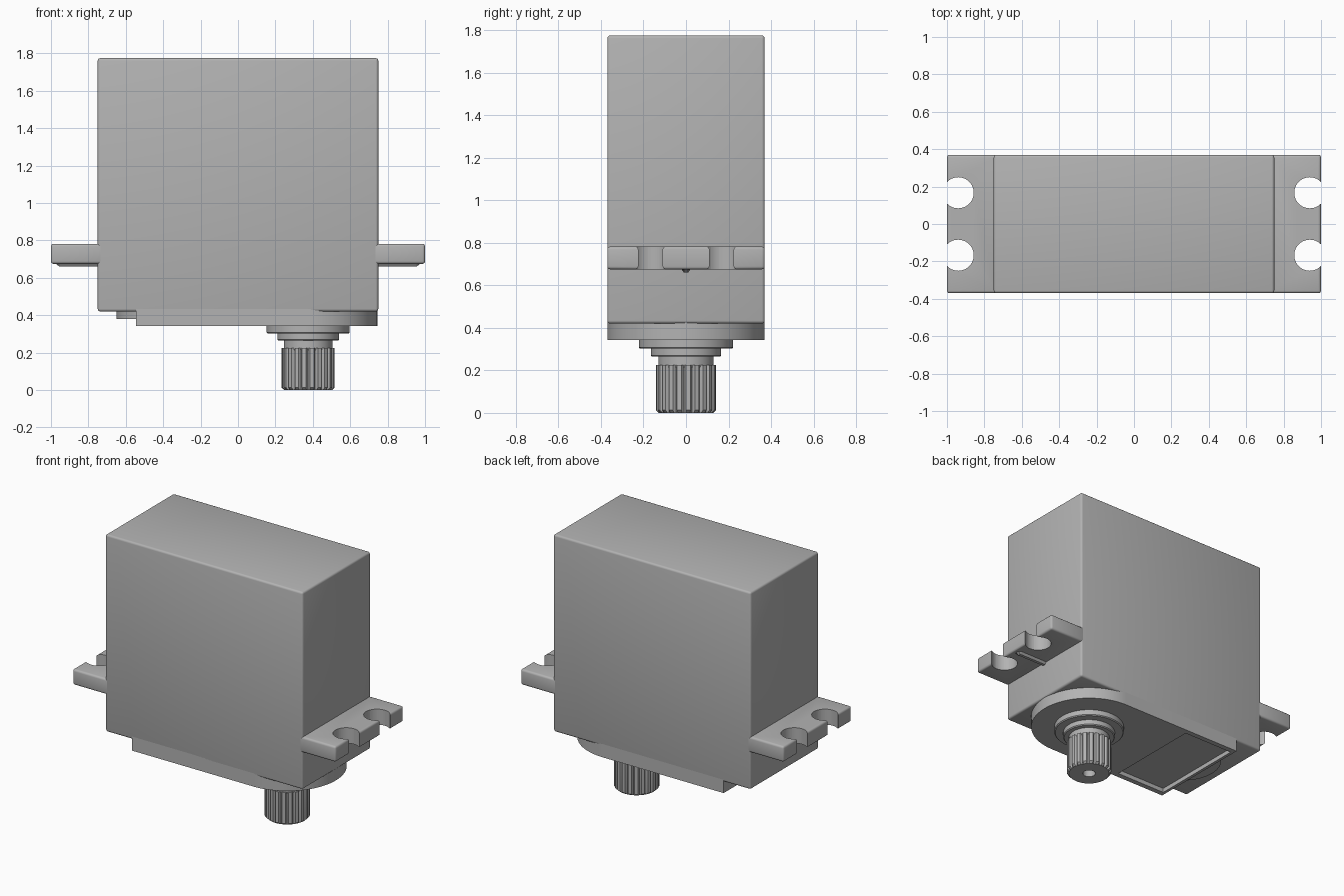
import bpy, bmesh, math
from mathutils import Vector

old = bpy.data.objects.get("Cube")
if old:
    bpy.data.objects.remove(old)

grey = bpy.data.materials.new("plain grey plastic")
COLOUR = (0.45, 0.45, 0.45, 1)
grey.diffuse_color = COLOUR
grey.use_nodes = True
grey.node_tree.nodes["Principled BSDF"].inputs["Base Color"].default_value = COLOUR

SHAFT_X = 0.375
HALF_Y = 0.37


def finish(name, bm):
    bmesh.ops.recalc_face_normals(bm, faces=bm.faces)
    mesh = bpy.data.meshes.new(name)
    bm.to_mesh(mesh)
    bm.free()
    mesh.materials.append(grey)
    ob = bpy.data.objects.new(name, mesh)
    bpy.context.collection.objects.link(ob)
    return ob


def box(name, lo, hi):
    lo, hi = Vector(lo), Vector(hi)
    bm = bmesh.new()
    bmesh.ops.create_cube(bm, size=1)
    for v in bm.verts:
        v.co = (lo + hi) / 2 + v.co * (hi - lo)
    return finish(name, bm)


def loft(name, x, y, rings, tooth=None, steps=64):
    """Stack rings of (radius, z, toothed) around a vertical axis."""
    bm = bmesh.new()
    rows = []
    for radius, z, toothed in rings:
        row = []
        for i in range(steps):
            a = math.tau * i / steps
            r = radius - (tooth if toothed and i % 4 == 3 else 0)
            row.append(bm.verts.new((x + r * math.cos(a), y + r * math.sin(a), z)))
        rows.append(row)
    for a, b in zip(rows, rows[1:]):
        for i in range(steps):
            j = (i + 1) % steps
            bm.faces.new((a[i], a[j], b[j], b[i]))
    bm.faces.new(rows[0])
    bm.faces.new(rows[-1])
    return finish(name, bm)


def select_only(ob):
    bpy.ops.object.select_all(action='DESELECT')
    ob.select_set(True)
    bpy.context.view_layer.objects.active = ob


def combine(ob, other, operation):
    mod = ob.modifiers.new(operation, 'BOOLEAN')
    mod.object = other
    mod.operation = operation
    mod.solver = 'EXACT'
    select_only(ob)
    bpy.ops.object.modifier_apply(modifier=mod.name)
    bpy.data.objects.remove(other)


def soften(ob, width=0):
    select_only(ob)
    if width:
        mod = ob.modifiers.new("soft edges", 'BEVEL')
        mod.width = width
        mod.segments = 3
        mod.limit_method = 'ANGLE'
        mod.angle_limit = math.radians(50)
        bpy.ops.object.modifier_apply(modifier=mod.name)
    bpy.ops.object.shade_smooth_by_angle(angle=math.radians(32))


# Main case
case = box("case", (-0.75, -HALF_Y, 0.42), (0.75, HALF_Y, 1.775))
soften(case, 0.014)

# Gear cover: raised plate with a rounded end and a shallow label recess
cover = box("gear_cover", (-0.545, -HALF_Y, 0.343), (SHAFT_X, HALF_Y, 0.44))
combine(cover, loft("cover_round", SHAFT_X, 0,
                    [(HALF_Y, 0.343, False), (HALF_Y, 0.44, False)], steps=96), 'UNION')
combine(cover, box("recess_cutter", (-0.525, -0.335, 0.3), (-0.15, 0.335, 0.372)), 'DIFFERENCE')
soften(cover)

# Small round step poking out past the end of the cover
soften(loft("end_step", -0.4, 0, [(0.25, 0.38, False), (0.25, 0.44, False)]))

# Mounting ears with open screw holes and a rib underneath
for side, label in ((-1, "right"), (1, "left")):
    ear = box(label + "_mounting_ear",
              (min(side * 0.72, side), -HALF_Y, 0.675), (max(side * 0.72, side), HALF_Y, 0.782))
    soften(ear, 0.014)
    for y in (-0.167, 0.167):
        hole = loft("hole_cutter", side * 0.94, y, [(0.083, 0.6, False), (0.083, 0.9, False)], steps=48)
        combine(ear, hole, 'DIFFERENCE')
    soften(ear)
    bm = bmesh.new()
    ends = []
    for x, drop in ((0.72, 0.66), (0.955, 0.66), (0.975, 0.676)):
        ends.append([bm.verts.new((side * x, y, z)) for y, z in
                     ((-0.025, 0.68), (-0.01, drop), (0.01, drop), (0.025, 0.68))])
    for a, b in zip(ends, ends[1:]):
        for i in range(4):
            bm.faces.new((a[i], a[i - 1], b[i - 1], b[i]))
    bm.faces.new(ends[0])
    bm.faces.new(ends[-1])
    finish(label + "_ear_rib", bm)

# Stepped bearing collar
for name, radius, low in (("outer_collar", 0.222, 0.302), ("inner_collar", 0.165, 0.264),
                          ("shaft_neck", 0.13, 0.21)):
    soften(loft(name, SHAFT_X, 0, [(radius - 0.006, low, False), (radius, low + 0.006, False),
                                   (radius, 0.36, False)]))

# Splined output shaft with a screw hole up its middle
shaft = loft("splined_shaft", SHAFT_X, 0,
             [(0.04, 0.12, False), (0.04, 0, False), (0.128, 0, False),
              (0.142, 0.013, True), (0.142, 0.225, True)], tooth=0.016, steps=84)
soften(shaft)
